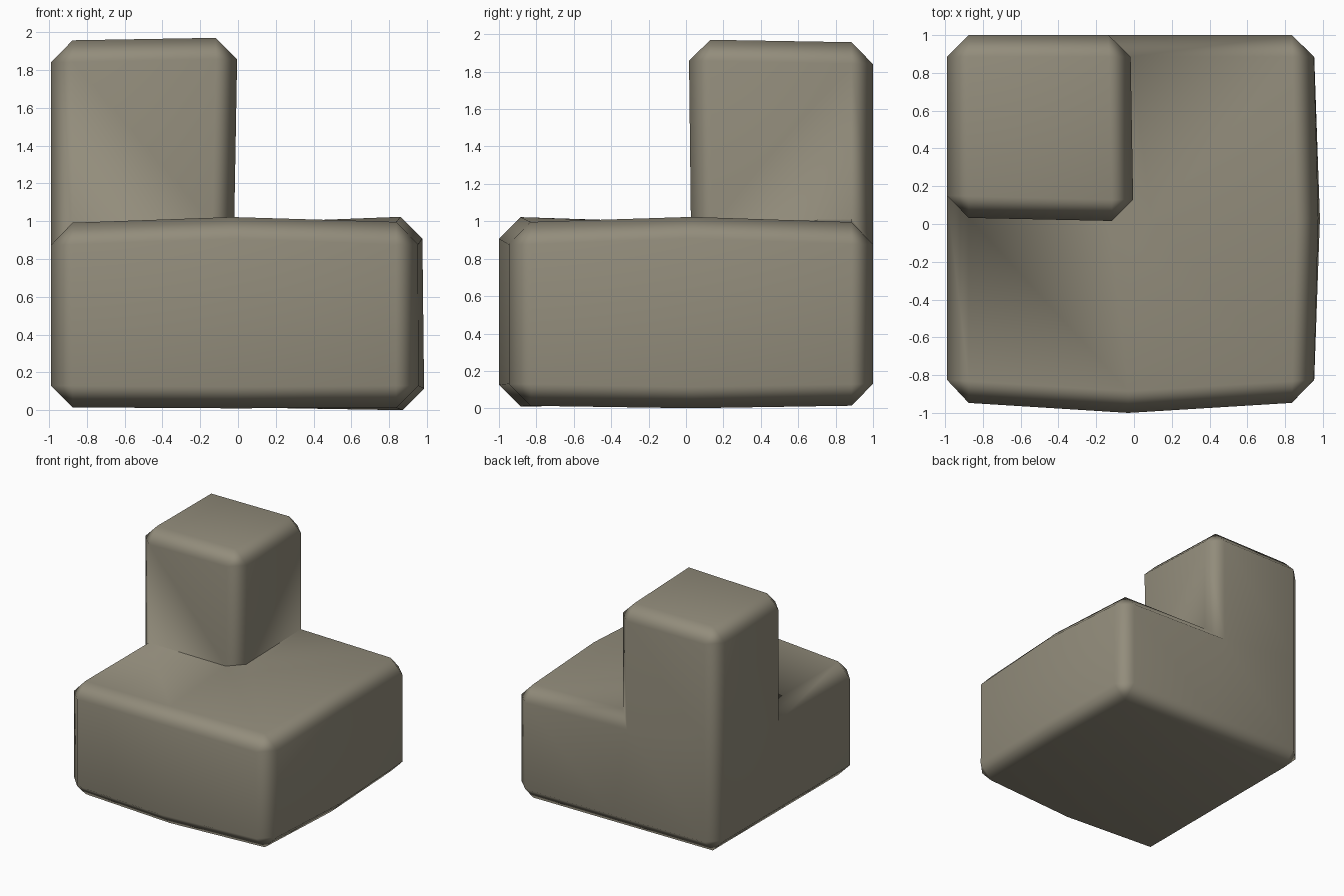
import bpy, bmesh, math
from mathutils import Vector

if "Cube" in bpy.data.objects:
    bpy.data.objects.remove(bpy.data.objects["Cube"])

# Stone block: a 2x2 slab with one raised cell at the back left
CELLS = {(-1, -1, 0), (0, -1, 0), (-1, 0, 0), (0, 0, 0), (-1, 0, 1)}
BEVEL = 0.115

# Hand-worn position of each lattice corner (only those that differ from default)
WORN = {
    (0, -1, 0): (-0.03, -1.0, 0.01), (0, -1, 1): (-0.03, -1.0, 1.022),
    (1, 0, 0): (0.985, 0.03, 0.0), (1, 0, 1): (0.975, 0.03, 1.024),
    (0, 0, 1): (-0.02, 0.025, 0.99), (-1, 0, 1): (-0.99, 0.035, 0.99),
    (0, 1, 1): (-0.02, 1.0, 1.015),
    (0, 0, 2): (0.0, 0.012, 1.975), (-1, 0, 2): (-0.99, 0.035, 1.955),
    (0, 1, 2): (-0.02, 1.0, 1.955),
}


def corner(key):
    if key in WORN:
        return WORN[key]
    i, j, k = key
    return ({-1: -0.99, 0: 0.0, 1: 0.95}[i],
            {-1: -0.94, 0: 0.0, 1: 1.0}[j],
            {0: 0.016, 1: 0.988, 2: 1.955}[k])


bm = bmesh.new()
verts = {}


def vert(key):
    if key not in verts:
        verts[key] = bm.verts.new(corner(key))
    return verts[key]


# Exposed cell sides become faces
for cell in sorted(CELLS):
    for axis in range(3):
        for side in (0, 1):
            near = list(cell)
            near[axis] += 1 if side else -1
            if tuple(near) in CELLS:
                continue
            u, v = (axis + 1) % 3, (axis + 2) % 3
            loop = []
            for du, dv in ((0, 0), (1, 0), (1, 1), (0, 1)):
                p = list(cell)
                p[axis] += side
                p[u] += du
                p[v] += dv
                loop.append(vert(tuple(p)))
            bm.faces.new(loop if side else loop[::-1])
bm.normal_update()

# Chamfer outward edges only
outer = [e for e in bm.edges if e.calc_face_angle_signed() > 0.7]
bmesh.ops.bevel(bm, geom=outer, offset=BEVEL, offset_type='OFFSET', segments=1,
                profile=0.5, affect='EDGES', clamp_overlap=False)
bmesh.ops.recalc_face_normals(bm, faces=bm.faces[:])

mesh = bpy.data.meshes.new("stone_block")
bm.to_mesh(mesh)
bm.free()
block = bpy.data.objects.new("stone_block", mesh)
bpy.context.collection.objects.link(block)

stone = bpy.data.materials.new("warm_grey_stone")
stone.diffuse_color = (0.29, 0.265, 0.2, 1.0)
stone.use_nodes = True
stone.node_tree.nodes["Principled BSDF"].inputs["Base Color"].default_value = stone.diffuse_color
mesh.materials.append(stone)

# Soft chamfers, crisp inner corners
bpy.context.view_layer.objects.active = block
block.select_set(True)
bpy.ops.object.shade_smooth_by_angle(angle=math.radians(62))
weighted = block.modifiers.new("flat_sides", 'WEIGHTED_NORMAL')
weighted.keep_sharp = True
